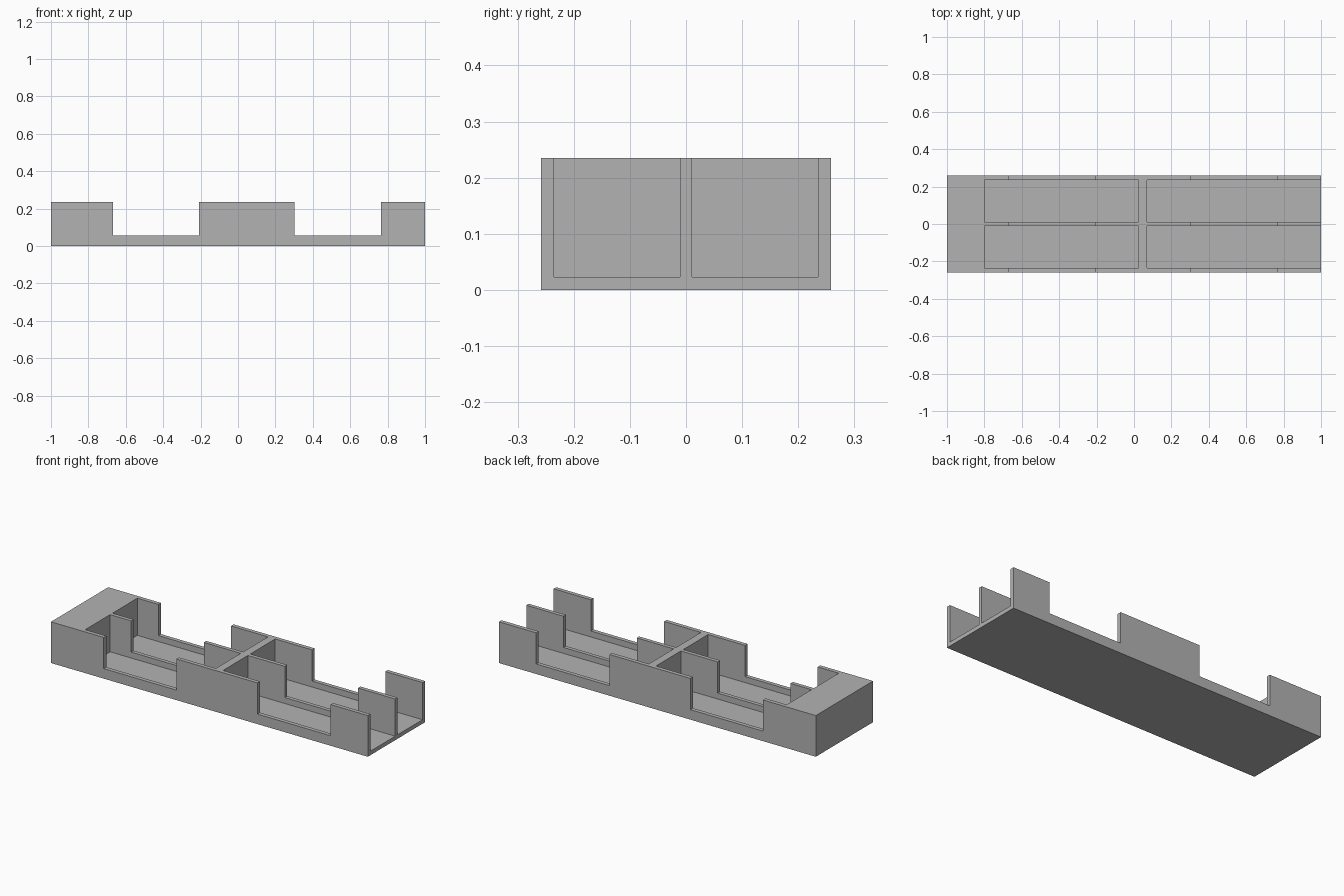
import bpy
import bmesh
from mathutils import Matrix, Vector

cube = bpy.data.objects.get("Cube")
if cube:
    bpy.data.objects.remove(cube, do_unlink=True)

grey = bpy.data.materials.new("plain grey")
grey.use_nodes = True
colour = (0.45, 0.45, 0.45, 1)
grey.diffuse_color = colour
grey.node_tree.nodes["Principled BSDF"].inputs["Base Color"].default_value = colour

HALF_DEPTH = 0.258
HEIGHT = 0.235
FLOOR = 0.023
LOW_WALL = 0.057


def box(name, x, y, z):
    """Box spanning the given (low, high) ranges."""
    bm = bmesh.new()
    size = Vector([r[1] - r[0] for r in (x, y, z)])
    centre = Vector([(r[1] + r[0]) / 2 for r in (x, y, z)])
    bmesh.ops.create_cube(bm, size=1, matrix=Matrix.LocRotScale(centre, None, size))
    mesh = bpy.data.meshes.new(name)
    bm.to_mesh(mesh)
    bm.free()
    mesh.materials.append(grey)
    obj = bpy.data.objects.new(name, mesh)
    bpy.context.collection.objects.link(obj)
    return obj


def cut(target, x, y, z):
    """Cut a box-shaped opening out of the target."""
    cutter = box("cutter", x, y, z)
    cutter.hide_render = True
    mod = target.modifiers.new("cut", "BOOLEAN")
    mod.operation = "DIFFERENCE"
    mod.solver = "EXACT"
    mod.object = cutter
    bpy.context.view_layer.objects.active = target
    bpy.ops.object.modifier_apply(modifier=mod.name)
    bpy.data.objects.remove(cutter, do_unlink=True)


# Solid tray body
tray = box("divided_tray", (-1, 1), (-HALF_DEPTH, HALF_DEPTH), (0, HEIGHT))

# Four channels, the right-hand pair open at the end
for x in ((-0.8, 0.025), (0.07, 1.1)):
    for y in ((-0.235, -0.011), (0.011, 0.235)):
        cut(tray, x, y, (FLOOR, 0.3))

# Finger notches through all the long walls
for x in ((-0.667, -0.208), (0.303, 0.765)):
    cut(tray, x, (-0.4, 0.4), (LOW_WALL, 0.4))
